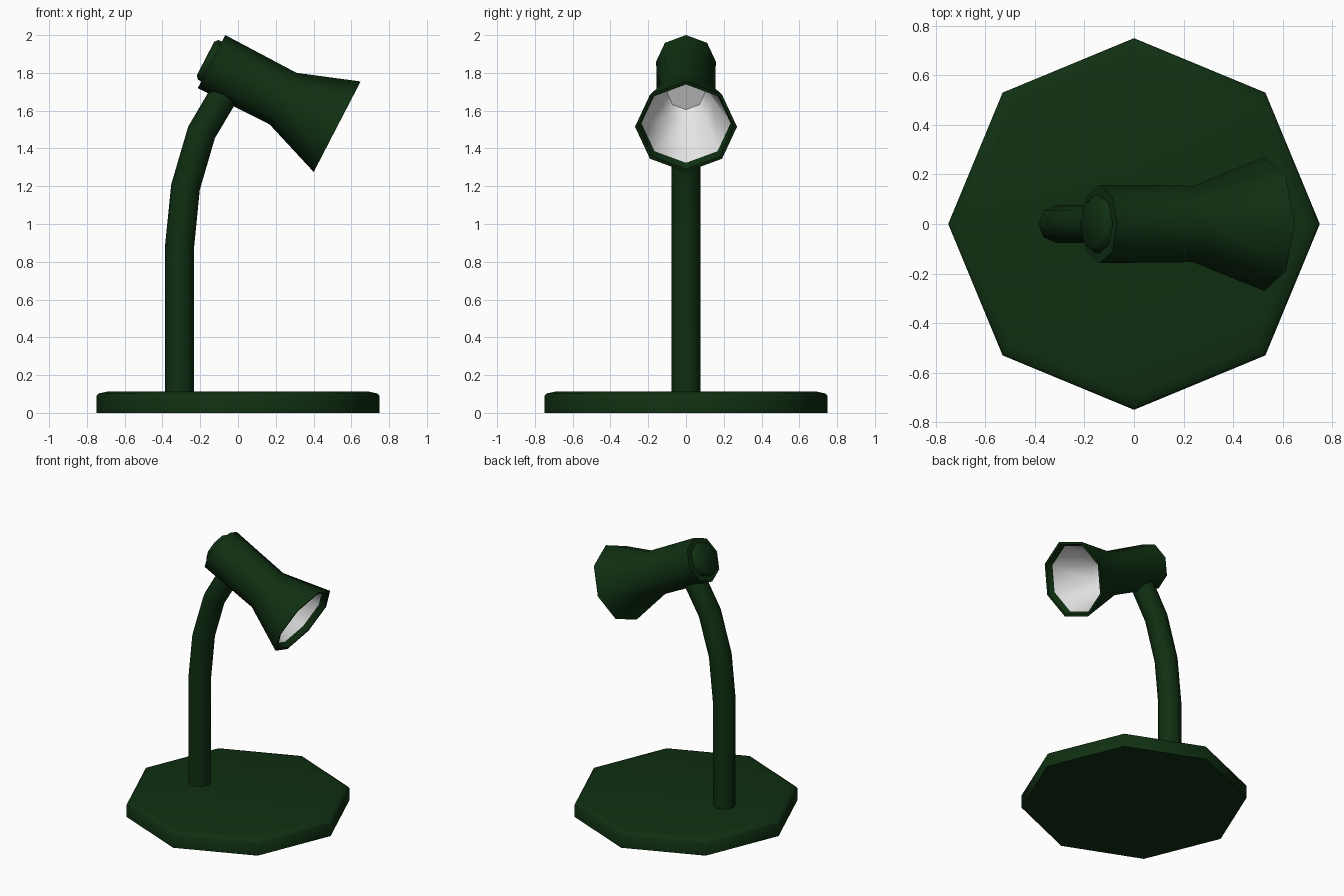
import bpy, bmesh, math
from mathutils import Matrix, Vector

if "Cube" in bpy.data.objects:
    bpy.data.objects.remove(bpy.data.objects["Cube"])

SIDES = 8


def material(name, rgb):
    m = bpy.data.materials.new(name)
    m.diffuse_color = (*rgb, 1)
    m.use_nodes = True
    m.node_tree.nodes["Principled BSDF"].inputs["Base Color"].default_value = m.diffuse_color
    return m


green = material("dark green", (0.005, 0.029, 0.006))
white = material("inner white", (0.8, 0.8, 0.8))


def build(name, rings, white_from=None):
    """Skin octagonal rings into a closed solid; bands from white_from on are white."""
    bm = bmesh.new()
    loops = [[bm.verts.new(p) for p in ring] for ring in rings]
    for k, (a, b) in enumerate(zip(loops, loops[1:])):
        for i in range(SIDES):
            j = (i + 1) % SIDES
            f = bm.faces.new((a[i], a[j], b[j], b[i]))
            f.material_index = int(white_from is not None and k >= white_from)
    bm.faces.new(loops[0])
    bm.faces.new(loops[-1]).material_index = int(white_from is not None)
    bmesh.ops.recalc_face_normals(bm, faces=bm.faces)
    mesh = bpy.data.meshes.new(name)
    bm.to_mesh(mesh)
    bm.free()
    mesh.materials.append(green)
    mesh.materials.append(white)
    obj = bpy.data.objects.new(name, mesh)
    bpy.context.collection.objects.link(obj)
    bpy.context.view_layer.objects.active = obj
    obj.select_set(True)
    bpy.ops.object.shade_smooth_by_angle(angle=math.radians(50))
    obj.select_set(False)
    return obj


def ring(center, axis, radius):
    """Octagon around axis (in the xz plane), corners on the principal axes."""
    n = Vector(axis).normalized()
    y = Vector((0, 1, 0))
    u = y.cross(n)
    return [Vector(center) + radius * (u * math.cos(t) + y * math.sin(t))
            for t in (2 * math.pi * i / SIDES for i in range(SIDES))]


# Base: wide plate with a softened top edge
base_profile = [(0.75, 0), (0.75, 0.09), (0.738, 0.103), (0.69, 0.113)]
build("base", [ring((0, 0, z), (0, 0, 1), r) for r, z in base_profile])

# Stem: tube bending towards the lamp head
path = [Vector((x, 0, z)) for x, z in
        [(-0.31, 0.08), (-0.31, 0.875), (-0.278, 1.195), (-0.193, 1.485), (-0.06, 1.71)]]
stem_rings = []
for i, p in enumerate(path):
    before = (p - path[max(i - 1, 0)]).normalized()
    after = (path[min(i + 1, len(path) - 1)] - p).normalized()
    stem_rings.append(ring(p, before + after, 0.077))
build("stem", stem_rings)

# Head: distances run along its axis from the back to the mouth
back = Vector((-0.14, 0, 1.86))
mouth = Vector((0.525, 0, 1.515))
axis = (mouth - back).normalized()
length = (mouth - back).length


def head_rings(profile):
    return [ring(back + axis * d, axis, r) for r, d in profile]


# Shade: outer shell, rim, green lip, then the white reflector
shade_profile = [(0.158, 0), (0.154, 0.427), (0.27, length),
                 (0.252, length), (0.236, length - 0.04),
                 (0.14, 0.43), (0.10, 0.36)]
build("lamp_shade", head_rings(shade_profile), white_from=4)

# Cap on the back of the shade
build("back_cap", head_rings([(0.118, 0.02), (0.118, -0.02), (0.1, -0.036)]))
